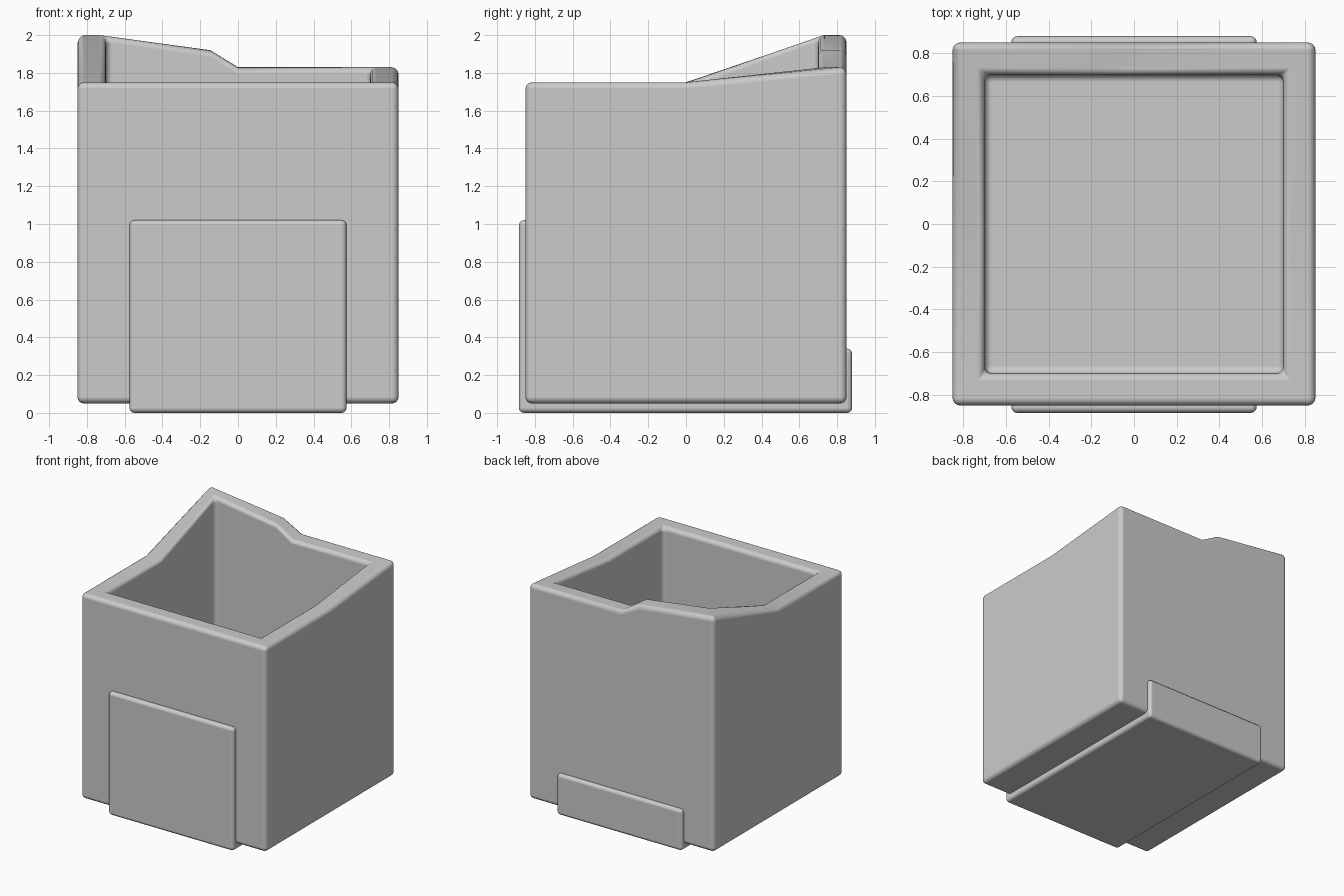
import bpy, bmesh

if "Cube" in bpy.data.objects:
    bpy.data.objects.remove(bpy.data.objects["Cube"])


def finish(name, bm, width, segments):
    """Turn a bmesh into a bevelled, smooth-shaded object."""
    bmesh.ops.recalc_face_normals(bm, faces=bm.faces)
    mesh = bpy.data.meshes.new(name)
    bm.to_mesh(mesh)
    bm.free()
    obj = bpy.data.objects.new(name, mesh)
    bpy.context.collection.objects.link(obj)
    bevel = obj.modifiers.new("rounded_edges", 'BEVEL')
    bevel.width, bevel.segments = width, segments
    bevel.limit_method = 'ANGLE'
    bevel.angle_limit = 0.7
    bevel.harden_normals = True
    for p in mesh.polygons:
        p.use_smooth = True
    return obj


# Open box: rim plan (unit x factor or fixed x, y factor, rim height)
OUTER, INNER, BASE, FLOOR = 0.85, 0.70, 0.05, 0.20
rim = [(-1, -1, 1.75), (1, -1, 1.75), (1, 0, 1.75), (1, 1, 1.83),
       (0, 1, 1.83), (-0.2, 1, 1.92), (-1, 1, 2.0), (-1, 0, 1.75)]


def ring(bm, half, z=None):
    return [bm.verts.new((x * half, y * half, h if z is None else z)) for x, y, h in rim]


bm = bmesh.new()
loops = [ring(bm, OUTER, BASE), ring(bm, OUTER), ring(bm, INNER), ring(bm, INNER, FLOOR)]
for a, b in zip(loops, loops[1:]):
    for i in range(len(rim)):
        j = (i + 1) % len(rim)
        bm.faces.new((a[i], a[j], b[j], b[i]))
bm.faces.new(loops[0])
bm.faces.new(loops[-1])
finish("open_box", bm, 0.035, 4)

# Wrap-around band: tall on the front, under the base, short on the back
profile = [(-0.885, 1.02), (-0.885, 0.0), (0.88, 0.0), (0.88, 0.34),
           (0.80, 0.34), (0.80, 0.10), (-0.80, 0.10), (-0.80, 1.02)]
bm = bmesh.new()
face = bm.faces.new([bm.verts.new((-0.575, y, z)) for y, z in profile])
side = bmesh.ops.extrude_face_region(bm, geom=[face])
moved = [v for v in side["geom"] if isinstance(v, bmesh.types.BMVert)]
bmesh.ops.translate(bm, verts=moved, vec=(1.15, 0, 0))
if len(bm.faces) == len(profile) + 1:  # close the starting side if it was removed
    bmesh.ops.holes_fill(bm, edges=bm.edges)
finish("base_band", bm, 0.027, 3)
